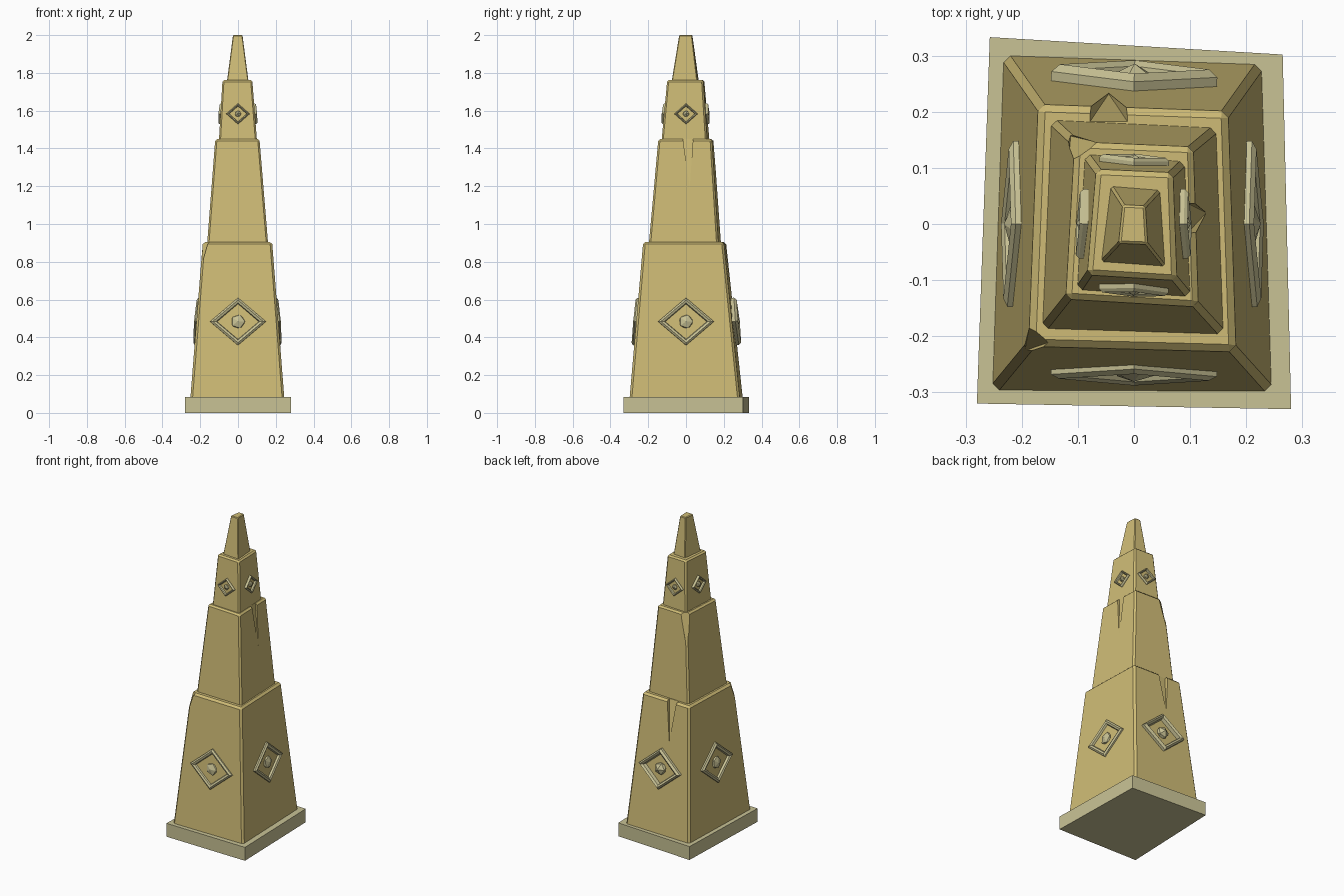
import bpy, bmesh, math
from mathutils import Vector, Matrix

if "Cube" in bpy.data.objects:
    bpy.data.objects.remove(bpy.data.objects["Cube"])


def material(name, col):
    m = bpy.data.materials.new(name)
    m.diffuse_color = (*col, 1)
    m.use_nodes = True
    m.node_tree.nodes["Principled BSDF"].inputs["Base Color"].default_value = m.diffuse_color
    return m


SAND = material("sandstone", (0.62, 0.50, 0.18))
PALE = material("pale_stone", (0.58, 0.54, 0.30))


def finish(bm, name, mat=None):
    bmesh.ops.recalc_face_normals(bm, faces=bm.faces)
    me = bpy.data.meshes.new(name)
    bm.to_mesh(me)
    bm.free()
    ob = bpy.data.objects.new(name, me)
    bpy.context.collection.objects.link(ob)
    if mat:
        me.materials.append(mat)
    return ob


# Tapered block between two slightly crooked quads (back-left, back-right, front-right, front-left)
def block(name, low, high, z0, z1, mat, bevel=0.0):
    bm = bmesh.new()
    a = [bm.verts.new((x, y, z0)) for x, y in low]
    b = [bm.verts.new((x, y, z1)) for x, y in high]
    bm.faces.new(a)
    bm.faces.new(b[::-1])
    for i in range(4):
        j = (i + 1) % 4
        bm.faces.new((a[i], a[j], b[j], b[i]))
    if bevel:
        edges = [e for e in bm.edges if max(v.co.z for v in e.verts) > z0 + 1e-5]
        bmesh.ops.bevel(bm, geom=edges, offset=bevel, segments=1, affect='EDGES')
    return finish(bm, name, mat)


# Wedge-shaped crack: heading points outwards, r_top / r_tip are inner depths along it
def crack(ob, origin, heading, width, z_top, z_tip, r_top, r_tip, lean=0.0):
    d = Vector((math.cos(heading), math.sin(heading), 0))
    s = Vector((-d.y, d.x, 0))
    o = Vector((*origin, 0))
    bm = bmesh.new()
    rings = []
    for out in (0.0, 0.15):
        pts = []
        for u, z, r in ((-width / 2, z_top, r_top), (width / 2, z_top, r_top), (lean, z_tip, r_tip)):
            pts.append(bm.verts.new(o + s * u + d * (r + out) + Vector((0, 0, z))))
        rings.append(pts)
    bm.faces.new(rings[0])
    bm.faces.new(rings[1][::-1])
    for i in range(3):
        j = (i + 1) % 3
        bm.faces.new((rings[0][i], rings[0][j], rings[1][j], rings[1][i]))
    cutter = finish(bm, "crack_cutter")
    cutter.hide_render = True
    mod = ob.modifiers.new("crack", 'BOOLEAN')
    mod.operation, mod.object, mod.solver = 'DIFFERENCE', cutter, 'EXACT'
    bpy.context.view_layer.objects.active = ob
    bpy.ops.object.modifier_apply(modifier=mod.name)
    bpy.data.objects.remove(cutter)


# Diamond frame with a faceted stud in its middle, lying on a tier's side
def emblem(name, low, high, z0, z1, side, z, w, h, t, gem):
    j = (side + 1) % 4
    f = (z - z0) / (z1 - z0)
    a, b = Vector((*low[side], z0)), Vector((*low[j], z0))
    c, d = Vector((*high[side], z1)), Vector((*high[j], z1))
    p, q = a.lerp(c, f), b.lerp(d, f)
    k = 0 if side in (0, 2) else 1
    pos = p.lerp(q, -p[k] / (q[k] - p[k]))
    right = (p - q).normalized()
    n = right.cross((c + d) - (a + b)).normalized()
    M = Matrix((right, n.cross(right), n)).transposed().to_4x4()
    M.translation = pos

    bm = bmesh.new()
    rings = []
    for s, y in ((1.0, -0.006), (1.0, t * 0.55), (0.9, t), (0.78, t * 0.7), (0.72, -0.006)):
        rings.append([bm.verts.new((w * s * x, h * s * v, y))
                      for x, v in ((1, 0), (0, 1), (-1, 0), (0, -1))])
    for r in range(5):
        A, B = rings[r], rings[(r + 1) % 5]
        for i in range(4):
            m = (i + 1) % 4
            bm.faces.new((A[i], A[m], B[m], B[i]))
    bm.transform(M)
    finish(bm, name + "_frame", PALE)

    bm = bmesh.new()
    bmesh.ops.create_icosphere(bm, subdivisions=1, radius=gem)
    bm.transform(M @ Matrix.Diagonal((1, 1, min(1, t * 1.2 / gem), 1)))
    finish(bm, name + "_stud", PALE)


# Plinth
plinth = [(-.257, .333), (.265, .302), (.28, -.33), (-.28, -.32)]
block("plinth", plinth, plinth, 0, .085, PALE)

# Four stacked tiers
TIERS = [
    ("lower_tier", [(-.232, .30), (.227, .284), (.245, -.298), (-.252, -.296)],
     [(-.17, .212), (.167, .2), (.181, -.227), (-.187, -.217)], .085, .905, .012),
    ("middle_tier", [(-.147, .185), (.146, .171), (.159, -.196), (-.163, -.186)],
     [(-.105, .146), (.105, .137), (.114, -.147), (-.121, -.133)], .905, 1.45, .010),
    ("upper_tier", [(-.087, .124), (.09, .111), (.1, -.129), (-.101, -.117)],
     [(-.067, .097), (.069, .091), (.076, -.1), (-.083, -.09)], 1.45, 1.762, .009),
    ("cap_tier", [(-.041, .067), (.046, .06), (.055, -.075), (-.058, -.067)],
     [(-.02, .034), (.02, .032), (.024, -.036), (-.027, -.034)], 1.762, 2.0, .004),
]
obs = {}
for name, low, high, z0, z1, bev in TIERS:
    obs[name] = block(name, low, high, z0, z1, SAND, bev)

# Cracks and chipped corners
crack(obs["lower_tier"], (-.045, 0), math.pi / 2, .07, .92, .66, .18, .232)
crack(obs["lower_tier"], (0, 0), math.atan2(-.217, -.187), .05, .92, .76, .255, .298)
crack(obs["middle_tier"], (0, .01), 0, .055, 1.46, 1.19, .094, .129, .01)
crack(obs["middle_tier"], (0, 0), math.atan2(.146, -.105), .07, 1.46, 1.25, .153, .193)

# Emblems on all four sides of the lower and upper tiers
for side, label in enumerate(("back", "right", "front", "left")):
    _, low, high, z0, z1, _ = TIERS[0]
    emblem("lower_emblem_" + label, low, high, z0, z1, side, .483, .148, .126,
           .03 if side == 0 else .017, .041)
    _, low, high, z0, z1, _ = TIERS[2]
    emblem("upper_emblem_" + label, low, high, z0, z1, side, 1.583, .062, .055, .014, .018)
